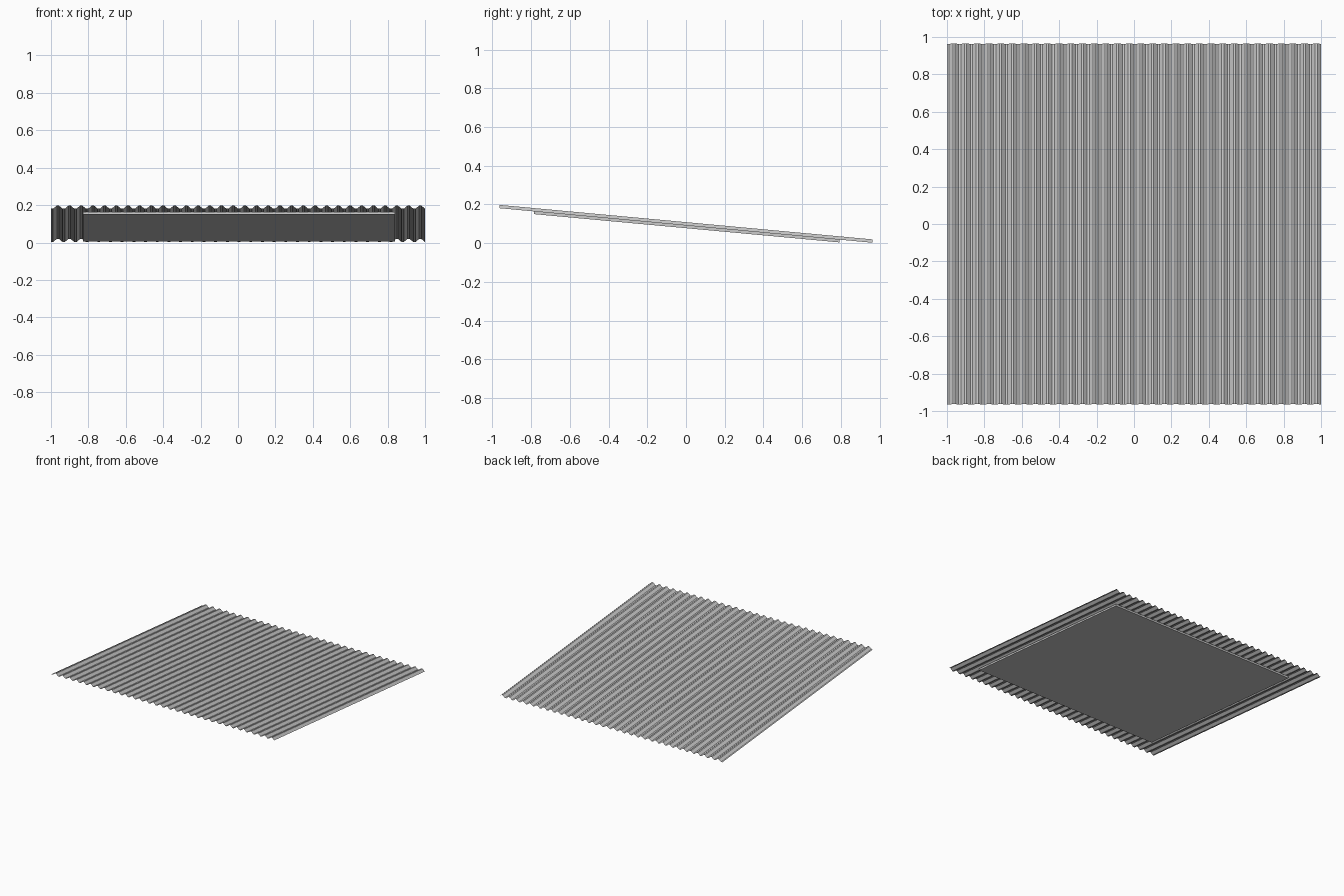
import bpy, bmesh, math
from mathutils import Matrix, Vector

if "Cube" in bpy.data.objects:
    bpy.data.objects.remove(bpy.data.objects["Cube"])

SLOPE = math.atan(0.0925)
TILT = Matrix.Translation((0, 0, 0.1)) @ Matrix.Rotation(-SLOPE, 4, 'X')

def finish(bm, name):
    bmesh.ops.transform(bm, matrix=TILT, verts=bm.verts)
    me = bpy.data.meshes.new(name)
    bm.to_mesh(me)
    bm.free()
    ob = bpy.data.objects.new(name, me)
    bpy.context.collection.objects.link(ob)
    return ob

# corrugated roof sheet: repeated trapezoid wave swept along the slope
WAVES, AMP, HALF = 32, 0.0085, 0.968
pitch = 2 / WAVES
wave = [(0.0, -1), (0.18, -1), (0.5, 1), (0.68, 1)]
profile = [(-1 + (i + t) * pitch, s * AMP) for i in range(WAVES) for t, s in wave]
profile.append((1, -AMP))
bm = bmesh.new()
rows = [[bm.verts.new((x, y, z)) for x, z in profile] for y in (-HALF, HALF)]
for i in range(len(profile) - 1):
    bm.faces.new((rows[0][i], rows[0][i + 1], rows[1][i + 1], rows[1][i]))
finish(bm, "corrugated_sheet")

# flat backing panel under the sheet
bm = bmesh.new()
bmesh.ops.create_cube(bm, size=1)
bmesh.ops.scale(bm, vec=Vector((1.67, 1.585, 0.014)), verts=bm.verts)
bmesh.ops.translate(bm, vec=Vector((0.005, 0.005, -0.0155)), verts=bm.verts)
finish(bm, "backing_panel")
